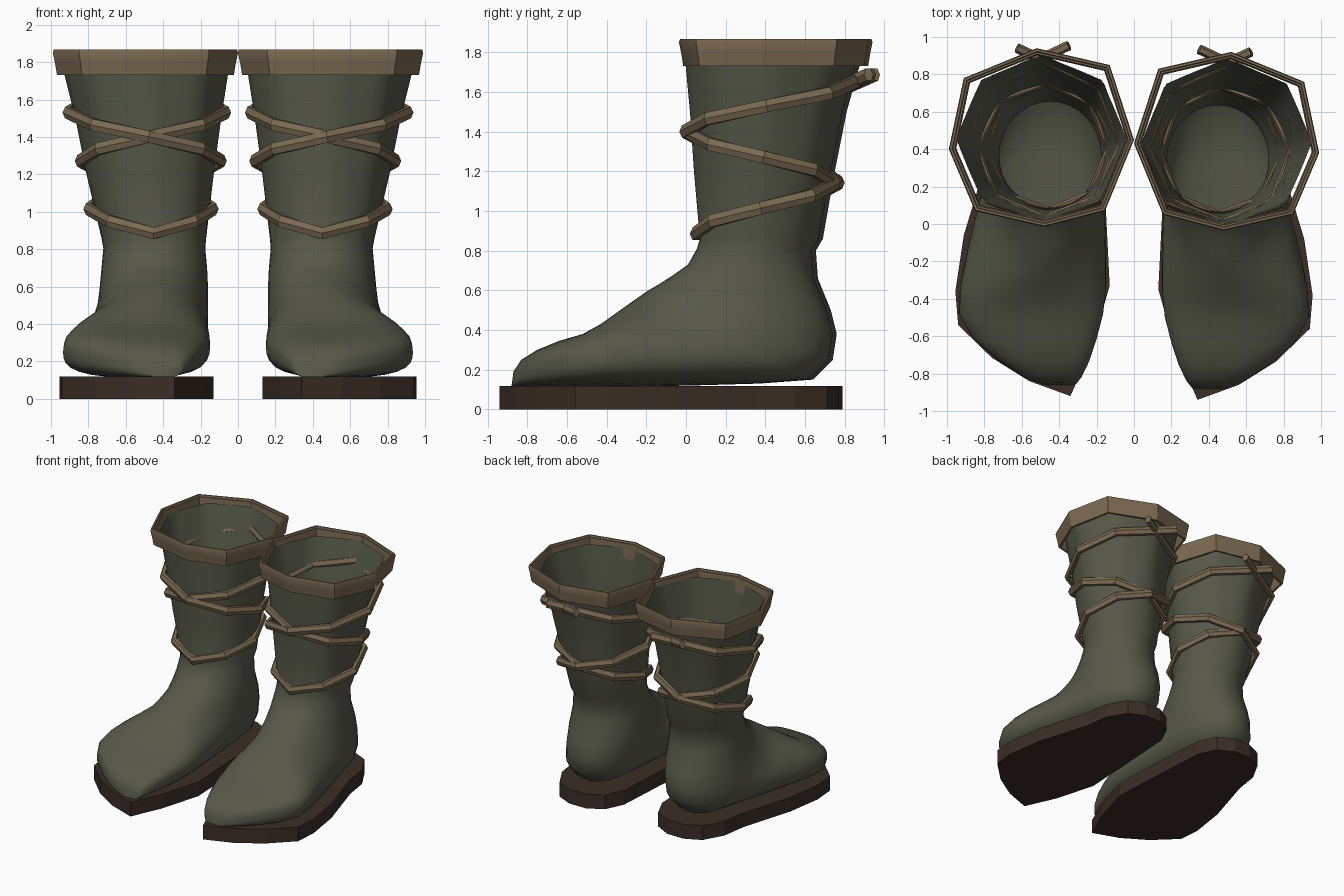
import bpy, bmesh, math
from mathutils import Vector

if "Cube" in bpy.data.objects:
    bpy.data.objects.remove(bpy.data.objects["Cube"])

def material(name, rgb):
    m = bpy.data.materials.new(name)
    m.diffuse_color = (*rgb, 1)
    m.use_nodes = True
    m.node_tree.nodes["Principled BSDF"].inputs["Base Color"].default_value = m.diffuse_color
    return m

GREEN = material("dull green leather", (0.095, 0.098, 0.066))
TAN = material("tan strap", (0.20, 0.145, 0.085))
BROWN = material("dark brown sole", (0.043, 0.027, 0.019))

def loft(name, rings, mat, place, caps=(False, False), loop=False, angle=None):
    """Skin a list of equal-length point rings."""
    bm = bmesh.new()
    rows = [[bm.verts.new(place(p)) for p in ring] for ring in rings]
    n = len(rows[0])
    pairs = list(zip(rows, rows[1:])) + ([(rows[-1], rows[0])] if loop else [])
    for a, b in pairs:
        for i in range(n):
            j = (i + 1) % n
            bm.faces.new((a[i], a[j], b[j], b[i]))
    if caps[0]:
        bm.faces.new(rows[0])
    if caps[1]:
        bm.faces.new(rows[-1])
    bmesh.ops.recalc_face_normals(bm, faces=bm.faces)
    me = bpy.data.meshes.new(name)
    bm.to_mesh(me)
    bm.free()
    me.materials.append(mat)
    ob = bpy.data.objects.new(name, me)
    bpy.context.collection.objects.link(ob)
    if angle:
        bpy.ops.object.select_all(action='DESELECT')
        ob.select_set(True)
        bpy.context.view_layer.objects.active = ob
        bpy.ops.object.shade_smooth_by_angle(angle=math.radians(angle))
    return ob

# Boot sections: front y, front z, back y, back z, inner x, outer x
SECTIONS = [
    (-0.01, 1.82, 0.88, 1.82, 0.04, 0.95),
    (0.02, 1.50, 0.79, 1.50, 0.09, 0.87),
    (0.04, 1.20, 0.73, 1.20, 0.13, 0.81),
    (0.07, 0.86, 0.67, 0.86, 0.17, 0.73),
    (0.055, 0.81, 0.635, 0.80, 0.175, 0.72),
    (0.01, 0.73, 0.645, 0.66, 0.165, 0.73),
    (-0.06, 0.68, 0.71, 0.50, 0.16, 0.74),
    (-0.13, 0.635, 0.74, 0.38, 0.16, 0.75),
    (-0.19, 0.60, 0.72, 0.25, 0.16, 0.77),
    (-0.24, 0.565, 0.62, 0.15, 0.16, 0.79),
    (-0.29, 0.53, 0.35, 0.13, 0.155, 0.83),
    (-0.36, 0.48, 0.00, 0.12, 0.15, 0.89),
    (-0.43, 0.43, -0.28, 0.115, 0.15, 0.93),
    (-0.52, 0.38, -0.48, 0.115, 0.165, 0.935),
    (-0.64, 0.345, -0.63, 0.115, 0.20, 0.86),
    (-0.75, 0.30, -0.76, 0.115, 0.24, 0.72),
    (-0.83, 0.25, -0.845, 0.115, 0.28, 0.59),
    (-0.87, 0.19, -0.88, 0.115, 0.31, 0.49),
]

def section(s, n=32):
    fy, fz, by, bz, x0, x1 = s
    octa = min(max(bz - 0.86, 0), 0.9)              # leg turns octagonal towards the top
    power = 2 + min(max(-fy - 0.13, 0) * 2, 1)      # foot turns boxy towards the toe
    pts = []
    for i in range(n):
        t = 2 * math.pi * i / n
        c, d = math.cos(t), math.sin(t)
        r = (abs(c) ** power + abs(d) ** power) ** (-1 / power)
        flat = math.cos(math.pi / 8) / math.cos(t % (math.pi / 4) - math.pi / 8)
        r *= 1 - octa * (1 - flat)
        u, v = (1 - r * c) / 2, r * d               # u: front to back, v: inner to outer
        pts.append(((x0 + x1) / 2 + v * (x1 - x0) / 2, fy + (by - fy) * u, fz + (bz - fz) * u))
    return pts

def leg_at(z):
    """Centre and radii of the leg at a height."""
    for a, b in zip(SECTIONS[:3], SECTIONS[1:4]):
        if a[1] >= z >= b[1]:
            k = (a[1] - z) / (a[1] - b[1])
            fy, by, x0, x1 = (a[i] + (b[i] - a[i]) * k for i in (0, 2, 4, 5))
            return (x0 + x1) / 2, (fy + by) / 2, (x1 - x0) / 2, (by - fy) / 2

def strap_path(turn):
    """One and a half turns around the leg, an eighth of a turn per point."""
    pts = []
    for i in range(13):
        z = 0.885 + 0.0645 * i
        cx, cy, rx, ry = leg_at(z)
        a = turn * i * math.pi / 4
        gap = 0.022 + (0.012 if turn > 0 and i > 0 else 0)
        pts.append(Vector((cx + (rx + gap) * math.sin(a), cy - (ry + gap) * math.cos(a), z)))
    # loose end running past the back
    pts.append(pts[-1] + (pts[-1] - pts[-2]) * 0.45)
    return pts

def strap_rings(path, r=0.033, n=6):
    rings = []
    for i, p in enumerate(path):
        t = (path[min(i + 1, len(path) - 1)] - path[max(i - 1, 0)]).normalized()
        if i == 0:
            t = Vector((t.x, 0, 0)).normalized()    # both straps meet flush at the front
        side = t.cross(Vector((0, 0, 1))).normalized()
        up = side.cross(t)
        rings.append([p + side * (r * 0.8 * math.cos(k * math.tau / n)) + up * (r * 1.1 * math.sin(k * math.tau / n))
                      for k in range(n)])
    return rings

# Cuff outline, and its cross-section as scale and height
RIM = [(0.0, 0.43), (0.13, 0.83), (0.52, 0.92), (0.91, 0.76),
       (0.99, 0.38), (0.85, 0.05), (0.48, -0.035), (0.155, 0.05)]
RIM_PROFILE = [(0.955, 1.73), (0.975, 1.79), (1.0, 1.85), (0.99, 1.868),
               (0.965, 1.868), (0.955, 1.855), (0.935, 1.855), (0.92, 1.73)]
SOLE = [(0.34, -0.94), (0.56, -0.86), (0.76, -0.735), (0.94, -0.56), (0.955, -0.38), (0.91, -0.08),
        (0.78, 0.35), (0.75, 0.55), (0.66, 0.71), (0.53, 0.77), (0.38, 0.77),
        (0.25, 0.70), (0.18, 0.55), (0.15, 0.05), (0.13, -0.35), (0.225, -0.68)]

for side, sx, dy in (("right", 1, 0.0), ("left", -1, 0.02)):
    place = lambda p: (sx * p[0], p[1] + dy, p[2])
    # leather boot, open at the top
    loft(side + "_boot", [section(s) for s in SECTIONS], GREEN, place, (False, True), angle=60)
    # folded cuff around the opening
    cuff = [[(0.493 + (x - 0.493) * k, 0.44 + (y - 0.44) * k, z) for x, y in RIM] for k, z in RIM_PROFILE]
    loft(side + "_cuff", cuff, TAN, place, loop=True, angle=30)
    # flat sole
    loft(side + "_sole", [[(x, y, z) for x, y in SOLE] for z in (0, 0.118)], BROWN, place, (True, True))
    # two crossing straps
    for label, turn in (("outer", 1), ("inner", -1)):
        loft(f"{side}_{label}_strap", strap_rings(strap_path(turn)), TAN, place, (True, True), angle=35)
